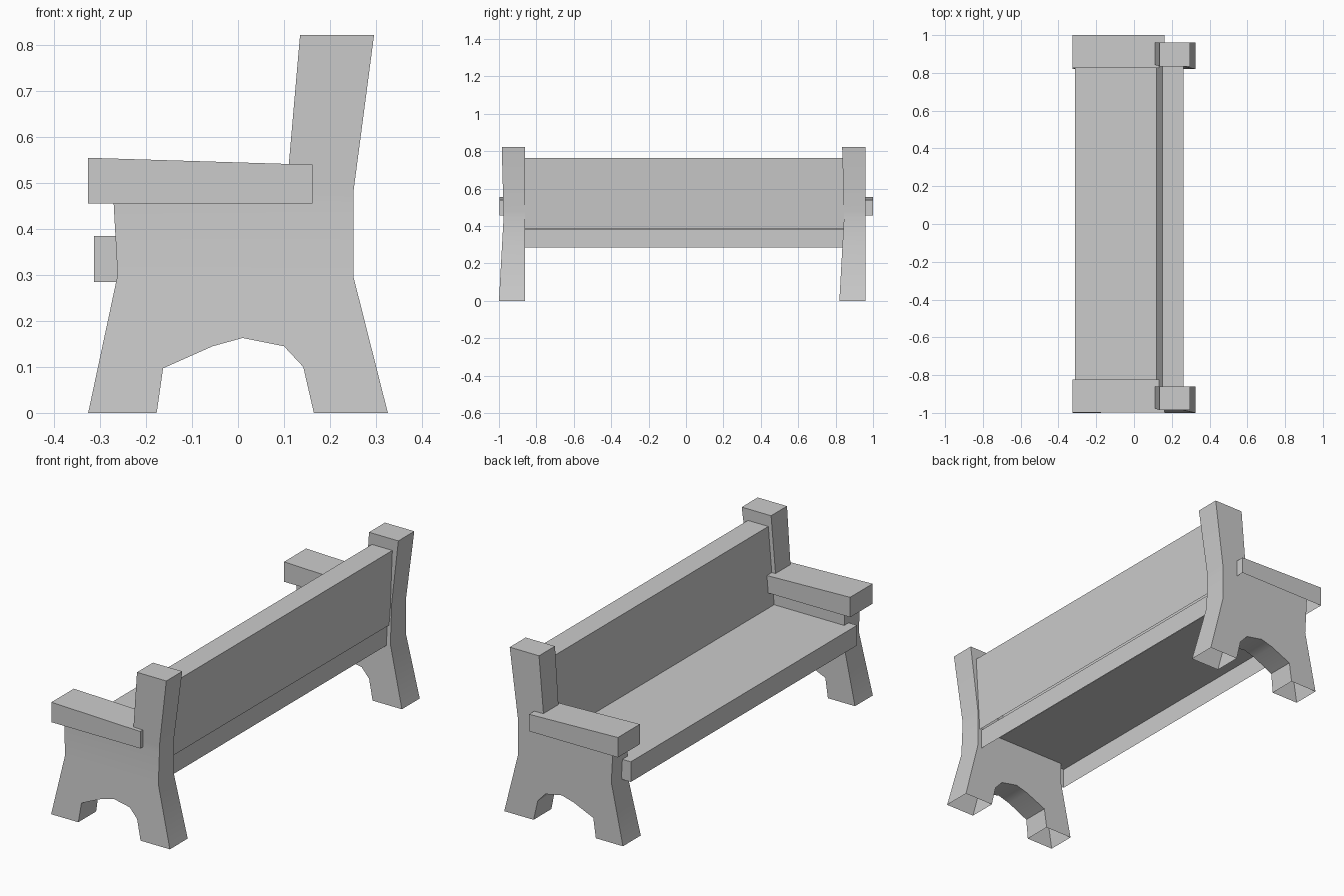
import bpy, bmesh, math

if "Cube" in bpy.data.objects:
    bpy.data.objects.remove(bpy.data.objects["Cube"])


def extrude_profile(name, points, y0, y1, open_below=None):
    """Extrude an x/z outline from y0 to y1; open_below drops faces under that height."""
    bm = bmesh.new()
    face = bm.faces.new([bm.verts.new((x, y0, z)) for x, z in points])
    moved = bmesh.ops.extrude_face_region(bm, geom=[face])["geom"]
    verts = [v for v in moved if isinstance(v, bmesh.types.BMVert)]
    bmesh.ops.translate(bm, verts=verts, vec=(0, y1 - y0, 0))
    # make sure both end caps exist
    if not any(all(abs(v.co.y - y0) < 1e-6 for v in f.verts) for f in bm.faces):
        start = [v for v in bm.verts if abs(v.co.y - y0) < 1e-6]
        edges = [e for e in bm.edges if all(v in start for v in e.verts)]
        bmesh.ops.contextual_create(bm, geom=edges)
    bmesh.ops.recalc_face_normals(bm, faces=bm.faces)
    if open_below is not None:
        under = [f for f in bm.faces if all(v.co.z < open_below for v in f.verts)]
        bmesh.ops.delete(bm, geom=under, context='FACES_ONLY')
    mesh = bpy.data.meshes.new(name)
    bm.to_mesh(mesh)
    bm.free()
    obj = bpy.data.objects.new(name, mesh)
    bpy.context.collection.objects.link(obj)
    return obj


def shape_support(obj, y0):
    """Pinch the low-y face at mid height and smooth the gentle bends."""
    bm = bmesh.new()
    bm.from_mesh(obj.data)
    bmesh.ops.bisect_plane(bm, geom=bm.verts[:] + bm.edges[:] + bm.faces[:],
                           plane_co=(0, 0, 0.45), plane_no=(0, 0, 1))
    for v in bm.verts:
        if abs(v.co.y - y0) < 1e-4:
            z = v.co.z
            v.co.y += 0.025 * z / 0.45 if z <= 0.45 else 0.025 - 0.01 * (z - 0.45) / 0.37
    bm.to_mesh(obj.data)
    bm.free()
    obj.data.shade_smooth()
    obj.data.set_sharp_from_angle(angle=math.radians(30))


# End supports: splayed hollow feet, arch and leaning back post
support = [(-0.326, 0), (-0.177, 0), (-0.163, 0.097), (-0.055, 0.145),
           (0.01, 0.163), (0.1, 0.145), (0.142, 0.1), (0.165, 0),
           (0.326, 0), (0.251, 0.297), (0.251, 0.48), (0.296, 0.822),
           (0.135, 0.822), (0.107, 0.5), (-0.273, 0.5), (-0.262, 0.3)]
for side, y in (("left", -1.0), ("right", 0.82)):
    shape_support(extrude_profile(side + "_support", support, y, y + 0.14, 0.001), y)

# Armrests, slightly higher at the front, hollow underneath
arm = [(-0.326, 0.456), (0.162, 0.456), (0.162, 0.54), (-0.326, 0.555)]
extrude_profile("left_armrest", arm, -0.998, -0.822, 0.46)
extrude_profile("right_armrest", arm, 0.827, 1.0, 0.46)

# Seat plank, hollow underneath
seat = [(-0.313, 0.285), (0.23, 0.285), (0.23, 0.385), (-0.313, 0.385)]
extrude_profile("seat", seat, -0.895, 0.88, 0.29)

# Leaning backrest plank resting on the seat
back = [(0.118, 0.384), (0.24, 0.386), (0.262, 0.765), (0.15, 0.765)]
extrude_profile("backrest", back, -0.87, 0.848, 0.39)
